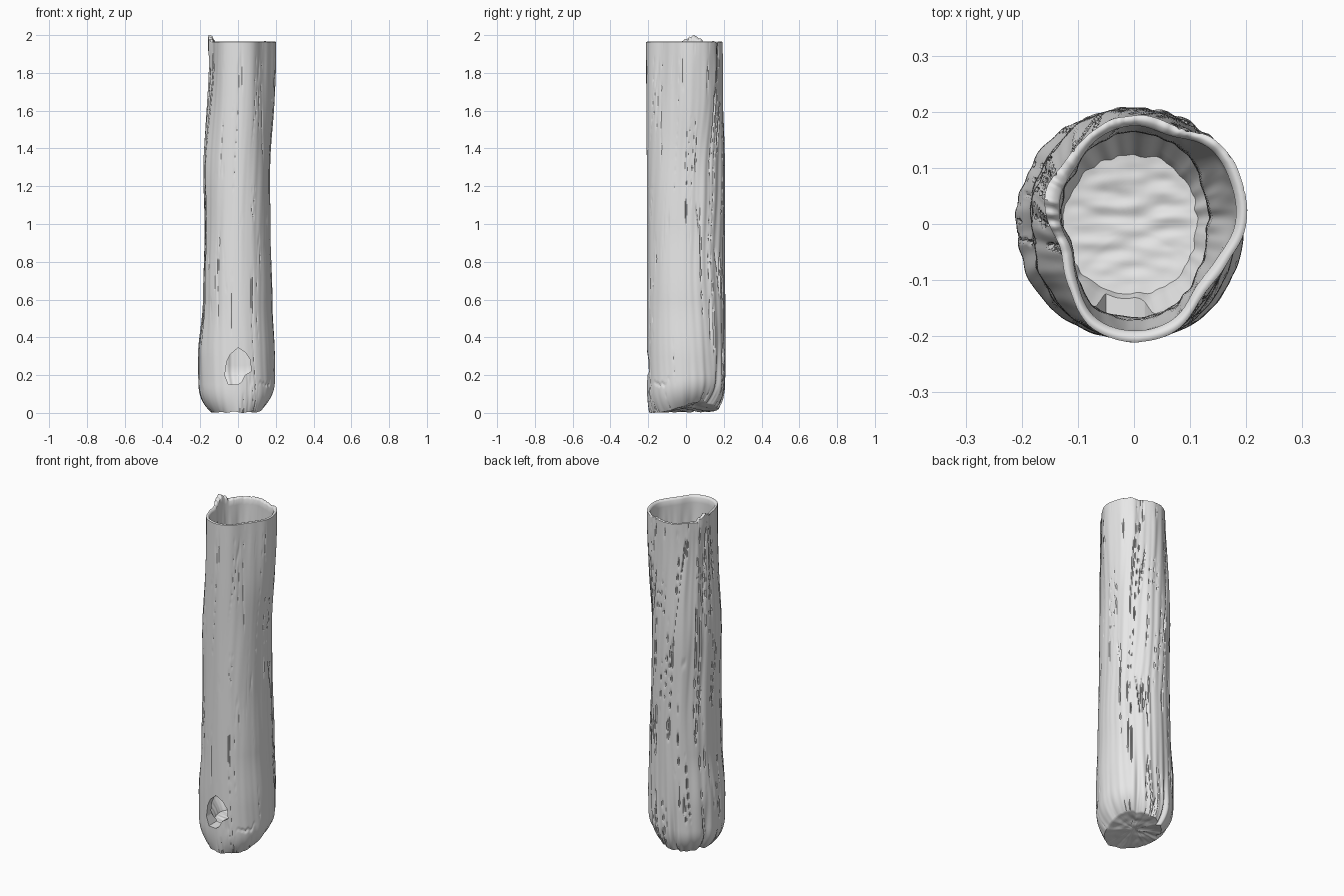
import bpy, bmesh, math
from mathutils import Vector, noise

cube = bpy.data.objects.get("Cube")
if cube:
    bpy.data.objects.remove(cube, do_unlink=True)

SIDES, OUTER_RINGS, INNER_RINGS = 256, 200, 60
FLOOR = 0.135

# Rim outline as radii at even angles, starting at +x
RIM = [.20, .207, .21, .19, .195, .185, .165, .16,
       .15, .14, .163, .20, .21, .203, .177, .18]
# Height, reach to -x, reach to +x
WIDTHS = [(0, .205, .195), (.3, .21, .195), (.6, .185, .182), (1, .175, .17),
          (1.4, .185, .166), (1.65, .186, .172), (2.1, .18, .175)]


def smooth(a, b, v):
    t = min(max((v - a) / (b - a), 0), 1)
    return t * t * (3 - 2 * t)


def rim_radius(a):
    f = (a / math.tau * len(RIM)) % len(RIM)
    i = int(f)
    t = f - i
    p, q, r, s = (RIM[(i + k) % len(RIM)] for k in (-1, 0, 1, 2))
    return q + .5 * t * (r - p + t * (2*p - 5*q + 4*r - s + t * (3*(q - r) + s - p)))


def trunk_radius(a, z):
    """Smooth outline of the log at one angle and height."""
    for lo, hi in zip(WIDTHS, WIDTHS[1:]):
        if z <= hi[0]:
            break
    t = smooth(lo[0], hi[0], z)
    left, right = (lo[k] + (hi[k] - lo[k]) * t for k in (1, 2))
    c, s = math.cos(a), math.sin(a)
    rx = right if c > 0 else left
    body = (abs(c / rx) ** 2.1 + abs(s / .206) ** 2.1) ** (-1 / 2.1)
    t = smooth(1.2, 1.93, z)
    return body + (rim_radius(a) - body) * t


def roughness(a):
    """Bark is deepest at the back, fairly smooth on the front."""
    return .3 + .7 * smooth(-.6, .6, math.cos(a - math.radians(115)))


def bark(a, z):
    w = a + .12 * math.sin(2.2 * z) + .04 * noise.noise(Vector((a, z * 3, 7)))
    c, s = math.cos(w), math.sin(w)
    rough = roughness(a)
    fade = 1 - .75 * smooth(1.8, 1.97, z)
    broad = noise.noise(Vector((c * 3, s * 3, z * .9)))
    ridge = noise.noise(Vector((c * 7, s * 7, z * 1.3 + 4)))
    crack = abs(noise.noise(Vector((c * 8, s * 8, z * 1.1 + 9))))
    patch = smooth(-.05, .25, noise.noise(Vector((c * 4, s * 4, z * 2.5 + 20))))
    d = .006 * rough * broad + .007 * rough * ridge * fade
    d -= .014 * rough * patch * fade * max(0, 1 - crack / .07)
    # Lobed foot at the back
    d -= .022 * smooth(.5, 0, z) * max(0, math.cos(a * 7 - .5)) ** 6 * smooth(0, .5, math.sin(a))
    # Torn scar low on the front
    band = abs(z - .16 - .05 * noise.noise(Vector((a * 7, 2, 1)))) / .012
    d -= .007 * max(0, 1 - band) * smooth(.35, .1, abs(a - math.radians(318)))
    # Snapped lump under the tallest part of the rim
    d += .01 * smooth(.5, 0, abs(a - 2.85)) * smooth(1.84, 1.95, z)
    return d


def foot_height(a):
    return (.01 + .055 * max(0, math.cos(a - .6)) ** 2
            + .008 * noise.noise(Vector((math.cos(a) * 4, math.sin(a) * 4, 3))))


def top_height(a):
    chip = noise.noise(Vector((math.cos(a) * 9, math.sin(a) * 9, 5)))
    return 1.968 + .03 * smooth(.45, 0, abs(a - 2.9)) + .014 * chip * smooth(0, .6, math.sin(a - .5))


def outer(a, u):
    foot, top = foot_height(a), top_height(a)
    z = foot + (top - foot) * u
    tuck = (.05 + .25 * abs(math.cos(a)) + .1 * max(0, math.sin(a)))
    r = trunk_radius(a, z) * (1 - tuck * max(0, 1 - (z - foot) / .15) ** 2.5)
    return r + bark(a, z), z


def underside(a, f):
    r, z = outer(a, 0)
    x, y = f * math.cos(a), f * math.sin(a)
    bump = noise.noise(Vector((x * 4, y * 4, 1))) * .014 * (1 - f)
    return r * f, z * f + .032 * (1 - f) + bump


def inner(a, u):
    """Cavity wall, u runs from the rim to the floor."""
    top = top_height(a) - .008
    z = top + (FLOOR - top) * u
    wall = .02 + .018 * smooth(0, .25, u) + .045 * smooth(.95, 1, u)
    c, s = math.cos(a), math.sin(a)
    rib = noise.noise(Vector((c * 6, s * 6, z * 2 + 30)))
    return trunk_radius(a, z) - wall + .006 * rib * smooth(0, .1, u), z


def floor(a, f):
    r, z = inner(a, 1)
    p = Vector((r * f * math.cos(a), r * f * math.sin(a), 0))
    wave = noise.noise(Vector((p.x * 18, p.y * 45, 2)))
    return r * f, z - .008 * (1 - f * f) + .006 * wave * (1 - f ** 6)


def rim(a, t):
    """Rounded lip between the bark and the cavity."""
    (r0, z0), (r1, z1) = outer(a, 1), inner(a, 0)
    return r0 + (r1 - r0) * t, z0 + (z1 - z0) * t + .007 * math.sin(math.pi * t)


# Section sequence from the underside, up the bark, over the lip, down to the floor
rings = [(underside, k / 14) for k in range(1, 14)]
rings += [(outer, (k / OUTER_RINGS) ** 1.15) for k in range(OUTER_RINGS + 1)]
rings += [(rim, t) for t in (.15, .35, .6, .85)]
rings += [(inner, k / INNER_RINGS) for k in range(INNER_RINGS + 1)]
rings += [(floor, 1 - k / 24) for k in range(1, 24)]

bm = bmesh.new()
rows = []
for shape, value in rings:
    row = []
    for i in range(SIDES):
        a = math.tau * i / SIDES
        r, z = shape(a, value)
        row.append(bm.verts.new((r * math.cos(a), r * math.sin(a), z)))
    rows.append(row)
for low, high in zip(rows, rows[1:]):
    for i in range(SIDES):
        j = (i + 1) % SIDES
        bm.faces.new((low[i], low[j], high[j], high[i]))
for row in (rows[0], rows[-1]):
    mid = sum((v.co for v in row), Vector()) / SIDES
    hub = bm.verts.new(mid)
    for i in range(SIDES):
        bm.faces.new((row[i], row[(i + 1) % SIDES], hub))
bmesh.ops.recalc_face_normals(bm, faces=bm.faces)

# Stand on the ground
lowest = min(v.co.z for v in bm.verts)
bmesh.ops.translate(bm, verts=bm.verts, vec=(0, 0, -lowest))


def add_object(name, mesh_data):
    mesh = bpy.data.meshes.new(name)
    mesh_data.to_mesh(mesh)
    mesh_data.free()
    obj = bpy.data.objects.new(name, mesh)
    bpy.context.collection.objects.link(obj)
    return obj


log = add_object("hollow_log", bm)

grey = bpy.data.materials.new("bark_grey")
grey.use_nodes = True
colour = (.8, .8, .8, 1)
grey.diffuse_color = colour
shader = next(n for n in grey.node_tree.nodes if n.type == 'BSDF_PRINCIPLED')
shader.inputs["Base Color"].default_value = colour
log.data.materials.append(grey)

# Knot hole through the front wall
KNOT = [(-.07, .20), (-.06, .27), (-.04, .31), (0, .345), (.04, .32), (.065, .28),
        (.07, .22), (.037, .2), (.02, .165), (0, .15), (-.05, .15)]
bm = bmesh.new()
face = bm.faces.new([bm.verts.new((x, -.3, z)) for x, z in KNOT])
push = bmesh.ops.extrude_face_region(bm, geom=[face])
bmesh.ops.translate(bm, vec=(0, .2, 0),
                    verts=[g for g in push["geom"] if isinstance(g, bmesh.types.BMVert)])
bmesh.ops.recalc_face_normals(bm, faces=bm.faces)
cutter = add_object("knot_hole_cutter", bm)
cutter.hide_render = True

cut = log.modifiers.new("knot_hole", 'BOOLEAN')
cut.operation = 'DIFFERENCE'
cut.solver = 'EXACT'
cut.object = cutter
bpy.ops.object.select_all(action='DESELECT')
log.select_set(True)
bpy.context.view_layer.objects.active = log
bpy.ops.object.modifier_apply(modifier=cut.name)
bpy.data.objects.remove(cutter, do_unlink=True)
bpy.ops.object.shade_smooth_by_angle(angle=math.radians(50))
